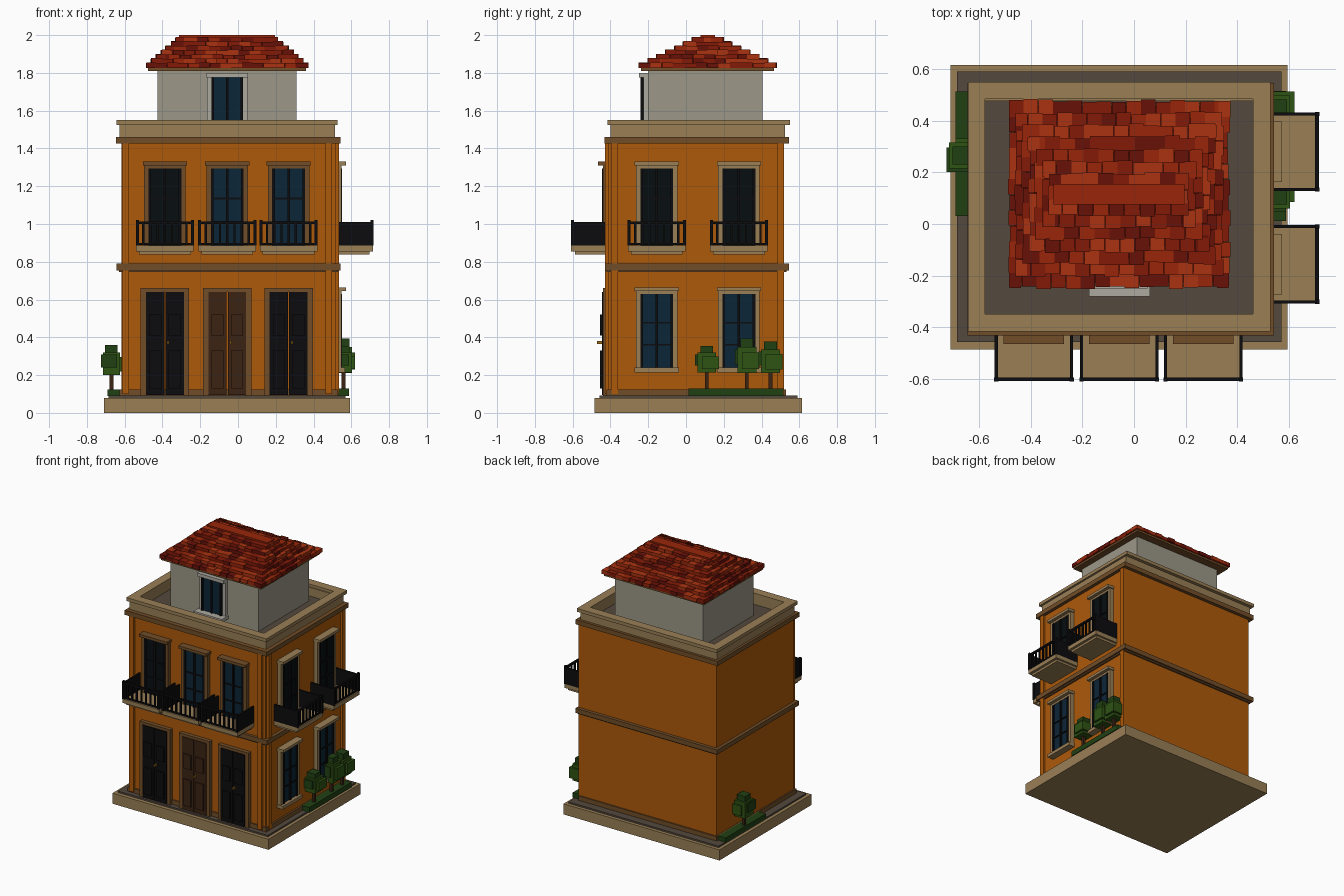
import bpy, bmesh, random
from mathutils import Matrix

if "Cube" in bpy.data.objects:
    bpy.data.objects.remove(bpy.data.objects["Cube"])

random.seed(4)


def mat(name, r, g, b):
    m = bpy.data.materials.new(name)
    m.diffuse_color = [(c / 255) ** 2.2 for c in (r, g, b)] + [1]
    m.use_nodes = True
    m.node_tree.nodes["Principled BSDF"].inputs["Base Color"].default_value = m.diffuse_color
    return m


ORANGE = mat("orange_render", 172, 90, 18)
STONE = mat("sandstone", 152, 126, 86)
BAND = mat("brown_stone", 112, 78, 44)
WOOD = mat("dark_wood", 62, 40, 26)
BLACK = mat("black_iron", 20, 20, 22)
GLASS = mat("blue_glass", 20, 42, 58)
DARK = mat("dark_glass", 16, 22, 24)
DECK = mat("roof_deck", 84, 74, 64)
GREY = mat("grey_render", 155, 150, 134)
PALE = mat("pale_trim", 172, 168, 158)
BRASS = mat("brass", 150, 105, 30)
LEAF = mat("leaf", 50, 84, 26)
HEDGE = mat("hedge", 38, 66, 26)
REDS = [mat("tile_%d" % i, *c) for i, c in enumerate(
    [(152, 42, 18), (130, 32, 16), (104, 24, 16), (168, 54, 24)])]


def boxes(name, mats, items):
    """One object from boxes (x0, x1, y0, y1, z0, z1[, material index])."""
    bm = bmesh.new()
    for it in items:
        lo, hi = it[0:6:2], it[1:6:2]
        mid = [(a + b) / 2 for a, b in zip(lo, hi)]
        size = [abs(b - a) for a, b in zip(lo, hi)]
        r = bmesh.ops.create_cube(bm, size=1, matrix=Matrix.Translation(mid)
                                  @ Matrix.Diagonal((*size, 1)))
        if len(it) > 6:
            for f in {f for v in r["verts"] for f in v.link_faces}:
                f.material_index = it[6]
    me = bpy.data.meshes.new(name)
    bm.to_mesh(me)
    bm.free()
    for m in mats if isinstance(mats, list) else [mats]:
        me.materials.append(m)
    ob = bpy.data.objects.new(name, me)
    bpy.context.collection.objects.link(ob)
    return ob


def ring(x0, x1, y0, y1, z0, z1, t):
    return [(x0, x1, y0, y0 + t, z0, z1), (x0, x1, y1 - t, y1, z0, z1),
            (x0, x0 + t, y0 + t, y1 - t, z0, z1), (x1 - t, x1, y0 + t, y1 - t, z0, z1)]


# Wall-local boxes (u0, u1, depth0, depth1, z0, z1) on the front or right wall
XR, YF = 0.517, -0.41


def on_wall(side, items, yf=YF):
    if side == "front":
        return [(u0, u1, yf - d1, yf - d0, a, b) for u0, u1, d0, d1, a, b in items]
    return [(XR + d0, XR + d1, u0, u1, a, b) for u0, u1, d0, d1, a, b in items]


# Plinth, body and bands
boxes("plinth", STONE, [(-.71, .594, -.485, .615, 0, .08)])
boxes("plinth_step", DECK, [(-.685, .57, -.457, .59, .08, .092)])
boxes("house_body", ORANGE, [(-.618, XR, YF, .52, .09, 1.46)])
boxes("base_skirting", BAND, [(-.628, .53, -.42, .53, .09, .125)])
boxes("floor_band", BAND, [(-.642, .542, -.43, .545, .755, .79),
                           (-.63, .53, -.42, .533, .745, .755)])
boxes("cornice", BAND, [(-.645, .542, -.432, .545, 1.425, 1.46)])
boxes("parapet", STONE, ring(-.627, .513, -.4, .525, 1.46, 1.53, .05))
boxes("parapet_cap", STONE, ring(-.643, .528, -.416, .55, 1.525, 1.55, .067))
boxes("roof_deck", DECK, [(-.6, .49, -.37, .5, 1.455, 1.465)])
boxes("corner_pilasters", ORANGE,
      on_wall("front", [(u, u + .036, 0, .018, .1, 1.43) for u in (-.612, .462)])
      + on_wall("right", [(u, u + .036, 0, .018, .1, 1.43) for u in (-.395, .484)]))


def window(name, side, c, z0, z1, trim, glass, sill=True):
    """Surround, lintel, sill, panes and glazing bars."""
    w = .087
    t = [(c - w - .023, c - w, 0, .03, z0, z1 + .015), (c + w, c + w + .023, 0, .03, z0, z1 + .015),
         (c - w, c + w, 0, .03, z1, z1 + .015),
         (c - w - .03, c + w + .03, 0, .055, z1 + .015, z1 + .035)]
    if sill:
        t.append((c - w - .03, c + w + .03, 0, .05, z0 - .025, z0))
    boxes(name + "_surround", trim, on_wall(side, t))
    boxes(name + "_panes", glass, on_wall(side, [(c - w, c + w, 0, .024, z0, z1)]))
    h = z1 - z0
    bars = [(c - .007, c + .007, 0, .034, z0, z1)]
    bars += [(s, s + .014, 0, .034, z0, z1) for s in (c - w, c + w - .014)]
    bars += [(c - w, c + w, 0, .03, z0 + h * k, z0 + h * k + .008) for k in (.3, .6)]
    boxes(name + "_bars", BLACK, on_wall(side, bars))


def balcony(name, side, c):
    """Slab, solid side panels, rails and balusters."""
    h, d = .152, .198
    boxes(name + "_slab", STONE, on_wall(side, [
        (c - h, c + h, 0, d, .855, .885), (c - h + .015, c + h - .015, 0, d - .02, .838, .855)]))
    r = [(c - h, c + h, d - .014, d, 1.0, 1.014), (c - h, c + h, d - .012, d - .002, .89, .9)]
    for s in (c - h, c + h - .012):
        r += [(s, s + .012, 0, d, .885, 1.01), (s - .002, s + .014, d - .014, d + .002, .885, 1.022)]
    for i in range(1, 8):
        u = c - h + 2 * h * i / 8
        r.append((u - .006, u + .006, d - .012, d - .002, .9, 1.0))
    boxes(name + "_railing", BLACK, on_wall(side, r))


def door(name, c, leaf):
    """Surround with a double door, raised panels and knob."""
    w, z1 = .1, .64
    boxes(name + "_surround", BAND, on_wall("front", [
        (c - w - .028, c - w, 0, .03, .092, z1), (c + w, c + w + .028, 0, .03, .092, z1),
        (c - w - .028, c + w + .028, 0, .03, z1, z1 + .02)]))
    p = []
    for s in (-1, 1):
        a, b = sorted((c + s * .003, c + s * w))
        p.append((a, b, 0, .036, .095, z1))
        p += [(a + .016, b - .016, 0, .046, lo, hi) for lo, hi in ((.13, .33), (.41, .52))]
    boxes(name + "_leaves", leaf, on_wall("front", p))
    boxes(name + "_knob", BRASS, on_wall("front", [(c + .012, c + .022, 0, .062, .365, .38)]))


# Front and right openings
for n, c, leaf, g in (("left", -.387, BLACK, DARK), ("middle", -.057, WOOD, GLASS),
                      ("right", .268, BLACK, GLASS)):
    door(n + "_door", c, leaf)
    window(n + "_front_window", "front", c, .885, 1.295, BAND, g, False)
    balcony(n + "_front_balcony", "front", c)
for n, c in (("near", -.155), ("far", .28)):
    window(n + "_upper_side_window", "right", c, .885, 1.295, STONE, DARK, False)
    balcony(n + "_side_balcony", "right", c)
    window(n + "_lower_side_window", "right", c, .24, .63, STONE, GLASS)

# Penthouse with its door
boxes("penthouse", GREY, [(-.425, .31, -.2, .405, 1.46, 1.83)])
c = -.057
boxes("penthouse_door_surround", PALE, on_wall("front", [
    (c - .108, c - .083, 0, .025, 1.52, 1.775), (c + .083, c + .108, 0, .025, 1.52, 1.775),
    (c - .11, c + .11, 0, .05, 1.775, 1.8), (c - .118, c + .118, 0, .08, 1.495, 1.52)], -.2))
boxes("penthouse_door_panes", GLASS, on_wall("front", [
    (c - .083, c + .083, 0, .03, 1.52, 1.775)], -.2))
boxes("penthouse_door_bars", BLACK, on_wall("front", [
    (u, u + .012, 0, .04, 1.52, 1.775) for u in (c - .083, c - .006, c + .071)], -.2))

# Hipped roof: stepped core covered in courses of loose tiles
CX, CY = -.058, .115
core = [(CX - .418, CX + .418, CY - .352, CY + .352, 1.81, 1.83)]
tiles = []
for i in range(7):
    hx, hy, z = .426 - .026 * i, .362 - .047 * i, 1.825 + .0225 * i
    core.append((CX - hx + .02, CX + hx - .02, CY - hy + .02, CY + hy - .02, z - .01, z + .015))
    for axis, half, out, deep in ((0, hx, hy, .065), (1, hy, hx, .045)):
        n = max(2, round(2 * half / .058))
        for s in (-1, 1):
            shift = random.uniform(-.012, .012)
            for k in range(n):
                a = -half + 2 * half * k / n + (shift if k else 0)
                b = -half + 2 * half * (k + 1) / n + (shift if k < n - 1 else 0)
                o = out + random.uniform(-.006, .006)
                v0, v1 = sorted((s * o, s * max(o - deep, .02)))
                zj = z + random.uniform(0, .006)
                m = random.randrange(4)
                if axis == 0:
                    tiles.append((CX + a, CX + b - .001, CY + v0, CY + v1, z, zj + .025, m))
                else:
                    tiles.append((CX + v0, CX + v1, CY + a, CY + b - .001, z, zj + .025, m))
boxes("roof_core", BAND, core[:1])
boxes("roof_steps", REDS[2], core[1:])
boxes("roof_tiles", REDS, tiles)
boxes("roof_ridge", REDS[0], [(CX - .254, CX + .254, CY - .039, CY + .039, 1.97, 2.0)])


def tree(name, x, y, z0, z1):
    """Thin trunk with a blocky crown."""
    h = z1 - z0
    boxes(name + "_trunk", WOOD, [(x - .01, x + .01, y - .01, y + .01, .09, z0 + .03)])
    boxes(name + "_crown", [LEAF, HEDGE], [
        (x - .045, x + .045, y - .05, y + .05, z0, z0 + h * .75, 0),
        (x - .055, x + .03, y - .063, y + .03, z0 + h * .25, z0 + h * .68, 1),
        (x - .02, x + .062, y - .025, y + .065, z0 + h * .12, z0 + h * .6, 0),
        (x - .033, x + .033, y - .034, y + .034, z0 + h * .65, z1, 1)])


# Planting beds and trees
boxes("right_bed", HEDGE, [(.525, .588, .012, .515, .09, .128)])
boxes("left_bed", HEDGE, [(-.69, -.625, .03, .512, .09, .125)])
for i, (x, y, a, b) in enumerate([(.558, .11, .215, .355), (.558, .322, .21, .395),
                                  (.558, .447, .21, .378), (-.67, .265, .2, .36)]):
    tree("tree_%d" % i, x, y, a, b)
